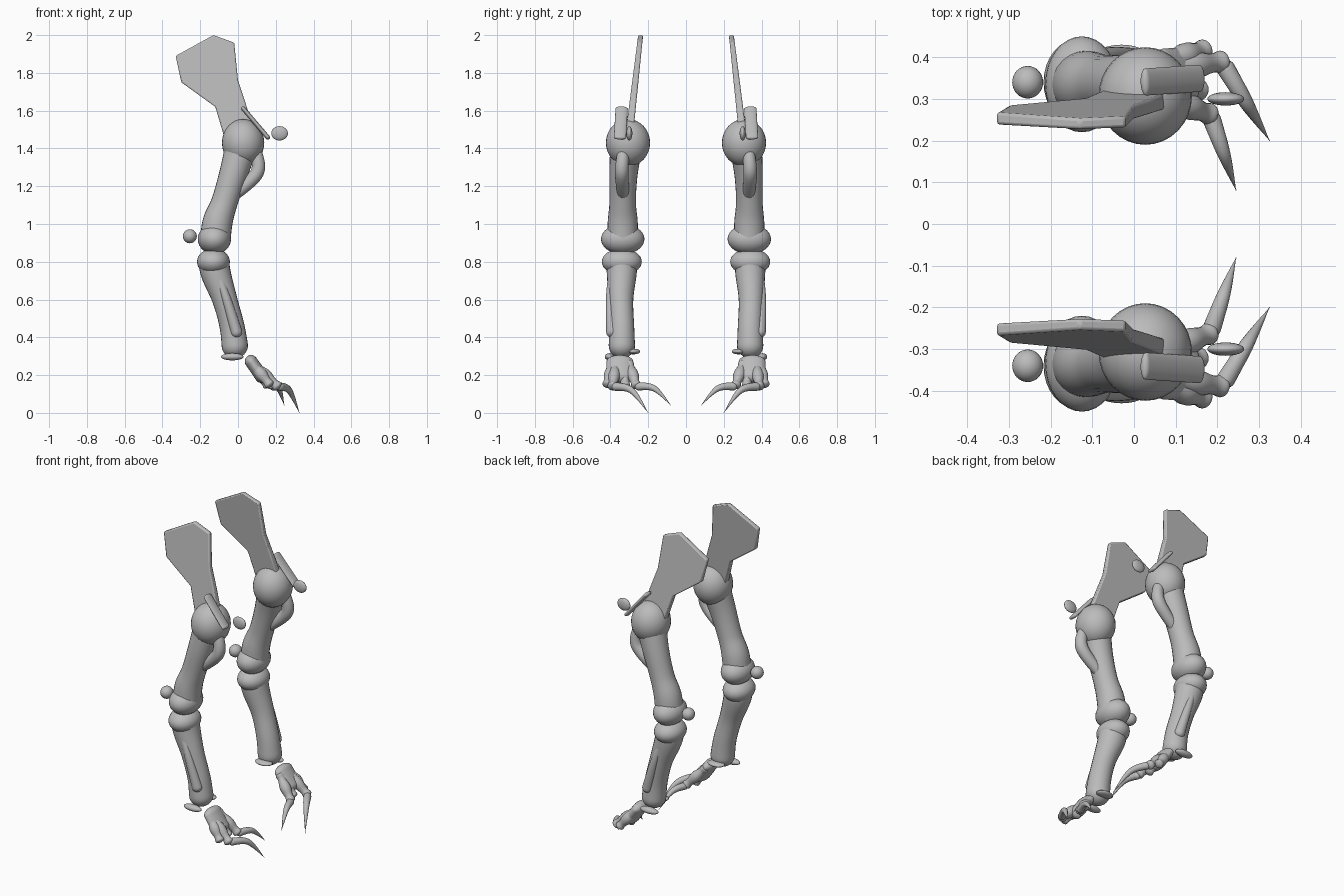
import bpy, bmesh, math
from mathutils import Vector, Matrix

cube = bpy.data.objects.get("Cube")
if cube:
    bpy.data.objects.remove(cube, do_unlink=True)

bone = bpy.data.materials.new("bone grey")
bone.use_nodes = True
COLOUR = (0.5, 0.5, 0.5, 1)
bone.diffuse_color = COLOUR
bone.node_tree.nodes["Principled BSDF"].inputs["Base Color"].default_value = COLOUR


def finish(name, bm, angle=50, bevel=0):
    """Turn one limb's bmesh into an object mirrored across to the other limb."""
    bmesh.ops.recalc_face_normals(bm, faces=bm.faces[:])
    mesh = bpy.data.meshes.new(name)
    bm.to_mesh(mesh)
    bm.free()
    ob = bpy.data.objects.new(name, mesh)
    bpy.context.collection.objects.link(ob)
    mesh.materials.append(bone)
    bpy.ops.object.select_all(action='DESELECT')
    ob.select_set(True)
    bpy.context.view_layer.objects.active = ob
    bpy.ops.object.shade_smooth_by_angle(angle=math.radians(angle))
    if bevel:
        edge = ob.modifiers.new("rounded edges", 'BEVEL')
        edge.width = bevel
        edge.segments = 2
    mirror = ob.modifiers.new("other limb", 'MIRROR')
    mirror.use_axis = (False, True, False)


def along(points, t):
    """Point of a smooth curve through the points, with t from start to end."""
    last = len(points) - 1
    i = min(int(t * last), last - 1)
    t = t * last - i
    a, b, c, d = (points[max(0, min(last, i + k))] for k in (-1, 0, 1, 2))
    straight = b.lerp(c, t)
    bend = (b * 2 - a - c) * (1 - t) + (c * 2 - b - d) * t
    return straight + bend * (t * (1 - t) / 2)


def tube(name, path, radii, wide=1, knuckles=0, sides=24, steps=48):
    """Round-ended tube along a path; wide stretches its section across."""
    bm = bmesh.new()
    points = [Vector((*p, r)) for p, r in zip(path, radii)]
    line = [along(points, (1 - math.cos(math.pi * i / steps)) / 2) for i in range(steps + 1)]
    rings = []
    for i, q in enumerate(line):
        tangent = (line[min(i + 1, steps)].xyz - line[max(i - 1, 0)].xyz).normalized()
        across = Vector((0, 1, 0))
        across = (across - tangent * across.dot(tangent)).normalized()
        front = across.cross(tangent)
        radius = max(q.w, .001)
        # Rounded ends and swollen knuckles
        reach = min((q.xyz - line[0].xyz).length, (q.xyz - line[-1].xyz).length)
        cap = 1 - min(1, reach / radius)
        radius *= max(math.sqrt(1 - cap * cap), .02)
        radius *= 1 - .17 * math.cos(math.tau * knuckles * i / steps) * bool(knuckles)
        ring = []
        for k in range(sides):
            a = math.tau * k / sides
            offset = front * math.cos(a) + across * (wide * math.sin(a))
            ring.append(bm.verts.new(q.xyz + offset * radius))
        rings.append(ring)
    for lower, upper in zip(rings, rings[1:]):
        for k in range(sides):
            bm.faces.new((lower[k - 1], lower[k], upper[k], upper[k - 1]))
    bm.faces.new(rings[0])
    bm.faces.new(rings[-1])
    finish(name, bm)


def ball(name, centre, radii):
    bm = bmesh.new()
    matrix = Matrix.Translation(centre) @ Matrix.Diagonal((*radii, 1))
    bmesh.ops.create_uvsphere(bm, u_segments=32, v_segments=16, radius=1, matrix=matrix)
    finish(name, bm)


# Shoulder blade: flat outline leaning inwards and thinning towards the top
outline = [(-.33, 1.89), (-.13, 2), (-.02, 1.96), (0, 1.76), (.04, 1.64),
           (.1, 1.45), (-.07, 1.45), (-.12, 1.62), (-.3, 1.75)]
bm = bmesh.new()
plates = []
for side in (-1, 1):
    plate = []
    for x, z in outline:
        drop = 2 - z
        thickness = .013 + .014 * drop
        plate.append(bm.verts.new((x, .24 + .115 * drop + side * thickness, z)))
    bm.faces.new(plate)
    plates.append(plate)
inner, outer = plates
for i in range(len(outline)):
    bm.faces.new((inner[i - 1], inner[i], outer[i], outer[i - 1]))
finish("shoulder_blade", bm, angle=30, bevel=.007)

# Shoulder
tube("shoulder_process", [(.02, .34, 1.62), (.165, .35, 1.45)], [.012, .012], wide=2.7)
ball("collar_bone", (.22, .3, 1.48), (.044, .016, .038))

# Upper arm
ball("upper_arm_head", (.027, .307, 1.43), (.112, .117, .125))
tube("upper_arm",
     [(.03, .31, 1.45), (-.02, .33, 1.28), (-.07, .335, 1.12), (-.11, .335, 1), (-.125, .335, .84)],
     [.09, .076, .07, .08, .08])
ball("upper_arm_condyle", (-.125, .335, .92), (.088, .115, .08))
tube("upper_arm_crest", [(.09, .33, 1.4), (.1, .34, 1.27), (-.05, .33, 1.13)],
     [.03, .036, .03])
ball("elbow_bone", (-.255, .34, .935), (.037, .039, .037))

# Forearm
ball("forearm_head", (-.13, .34, .8), (.087, .106, .07))
tube("forearm",
     [(-.135, .34, .87), (-.12, .34, .75), (-.07, .345, .6), (-.03, .34, .45), (-.01, .34, .29)],
     [.08, .08, .066, .066, .073])
tube("forearm_outer_rod", [(-.12, .39, .77), (-.06, .4, .6), (0, .39, .4)],
     [.018, .024, .032])

# Wrist and palm
ball("outer_wrist_bone", (-.03, .405, .297), (.06, .025, .019))
ball("inner_wrist_bone", (-.015, .277, .325), (.055, .035, .015))
tube("palm", [(.05, .35, .3), (.145, .35, .165)], [.033, .036], wide=2.1)

# Digits fan out from the palm to their tips
tips = {"inner": (.19, .26, .135), "short": (.165, .32, .135),
        "middle": (.22, .39, .13), "outer": (.175, .42, .14)}
for name, tip in tips.items():
    root = (.07, (tip[1] + .35) / 2, .27)
    tube(name + "_digit", [root, tip], [.026, .028], knuckles=3, sides=16)

# Curved claws sweeping inwards
tube("inner_claw", [(.18, .27, .14), (.215, .17, .13), (.245, .08, .04)],
     [.023, .016, 0], sides=16)
tube("middle_claw", [(.21, .39, .14), (.27, .29, .12), (.325, .2, 0)],
     [.023, .017, 0], sides=16)
